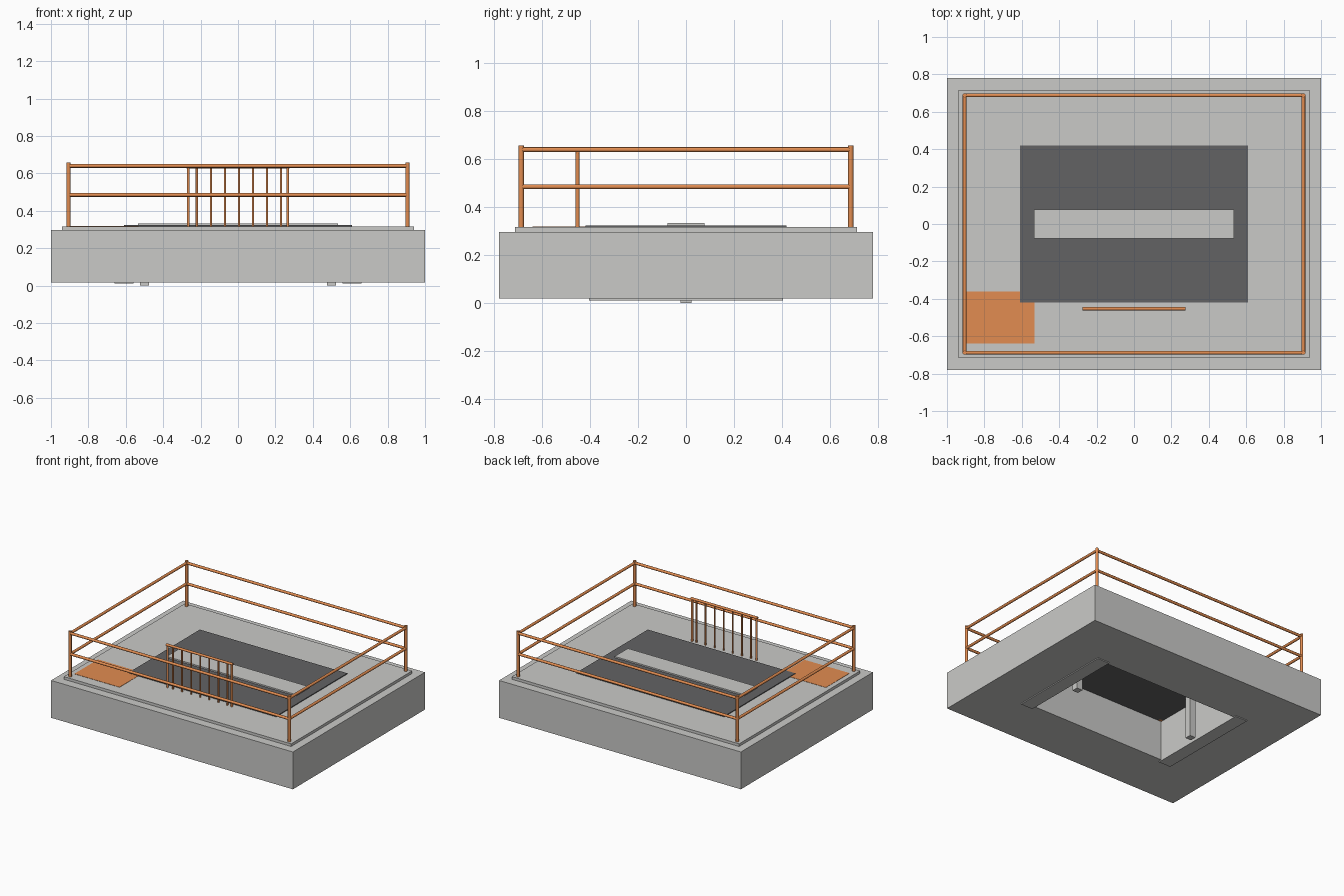
import bpy, bmesh
from mathutils import Vector

cube = bpy.data.objects.get("Cube")
if cube:
    bpy.data.objects.remove(cube, do_unlink=True)


def material(name, rgb):
    mat = bpy.data.materials.new(name)
    mat.use_nodes = True
    mat.diffuse_color = (*rgb, 1)
    mat.node_tree.nodes["Principled BSDF"].inputs["Base Color"].default_value = (*rgb, 1)
    return mat


concrete = material("light grey concrete", (0.59, 0.59, 0.575))
charcoal = material("charcoal panel", (0.123, 0.123, 0.127))
orange = material("rust orange", (0.76, 0.265, 0.082))


def finish(name, bm, mat):
    bmesh.ops.recalc_face_normals(bm, faces=bm.faces)
    mesh = bpy.data.meshes.new(name)
    bm.to_mesh(mesh)
    bm.free()
    mesh.materials.append(mat)
    obj = bpy.data.objects.new(name, mesh)
    bpy.context.collection.objects.link(obj)
    return obj


def box(name, x, y, z, mat):
    """Box from (min, max) ranges."""
    bm = bmesh.new()
    bmesh.ops.create_cube(bm, size=1)
    for v in bm.verts:
        v.co = [r[0] if c < 0 else r[1] for c, r in zip(v.co, (x, y, z))]
    return finish(name, bm, mat)


def frame(name, outer, inner, z, mat):
    """Rectangular slab with a rectangular opening through it."""
    bm = bmesh.new()
    signs = [(-1, -1), (1, -1), (1, 1), (-1, 1)]
    loops = [[bm.verts.new((sx * w, sy * d, h)) for sx, sy in signs]
             for (w, d), h in ((outer, z[0]), (outer, z[1]), (inner, z[1]), (inner, z[0]))]
    for i in range(4):
        a, b = loops[i], loops[(i + 1) % 4]
        for k in range(4):
            n = (k + 1) % 4
            bm.faces.new((a[k], a[n], b[n], b[k]))
    return finish(name, bm, mat)


def rod(name, start, end, radius):
    """Smooth round bar between two points."""
    start, end = Vector(start), Vector(end)
    axis = end - start
    bm = bmesh.new()
    bmesh.ops.create_cone(bm, cap_ends=True, segments=12, radius1=radius,
                          radius2=radius, depth=axis.length)
    for face in bm.faces:
        face.smooth = len(face.verts) == 4
    for edge in bm.edges:
        edge.smooth = all(f.smooth for f in edge.link_faces)
    bm.transform(axis.to_track_quat("Z", "Y").to_matrix().to_4x4())
    bmesh.ops.translate(bm, verts=bm.verts, vec=(start + end) / 2)
    return finish(name, bm, orange)


# Hollow base and raised deck, open in the middle
opening = (0.56, 0.38)
deck = 0.317
frame("base_block", (1, 0.78), opening, (0.018, 0.297), concrete)
frame("deck_slab", (0.94, 0.715), opening, (0.297, deck), concrete)

# Cover panel, centre strip and corner pad
box("cover_panel", (-0.61, 0.61), (-0.42, 0.42), (deck, 0.323), charcoal)
box("centre_strip", (-0.535, 0.535), (-0.078, 0.078), (0.323, 0.333), concrete)
box("corner_pad", (-0.905, -0.532), (-0.64, -0.36), (deck, 0.319), orange)

# Supports and edge plates underneath
for side, s in (("left", 1), ("right", -1)):
    box("support_post_" + side, (s * 0.5 - 0.024, s * 0.5 + 0.024),
        (-0.024, 0.024), (0, deck), concrete)
    box("edge_plate_" + side, (s * 0.61 - 0.05, s * 0.61 + 0.05),
        (-0.405, 0.405), (0.011, 0.018), concrete)

# Perimeter railing
rx, ry = 0.906, 0.688
corners = [(-rx, -ry), (rx, -ry), (rx, ry), (-rx, ry)]
for i, corner in enumerate(corners):
    following = corners[(i + 1) % 4]
    rod(f"corner_post_{i + 1}", (*corner, deck), (*corner, 0.657), 0.011)
    for level, z in (("lower", 0.485), ("upper", 0.64)):
        rod(f"{level}_rail_{i + 1}", (*corner, z), (*following, z), 0.01)

# Short guard with balusters
gy = -0.453
rod("guard_rail", (-0.275, gy, 0.634), (0.275, gy, 0.634), 0.009)
for side, x in (("left", 0.266), ("right", -0.266)):
    rod("guard_post_" + side, (x, gy, deck), (x, gy, 0.634), 0.008)
for i in range(7):
    x = (i - 3) * 0.075 + 0.005
    rod(f"baluster_{i + 1}", (x, gy, deck), (x, gy, 0.634), 0.006)
